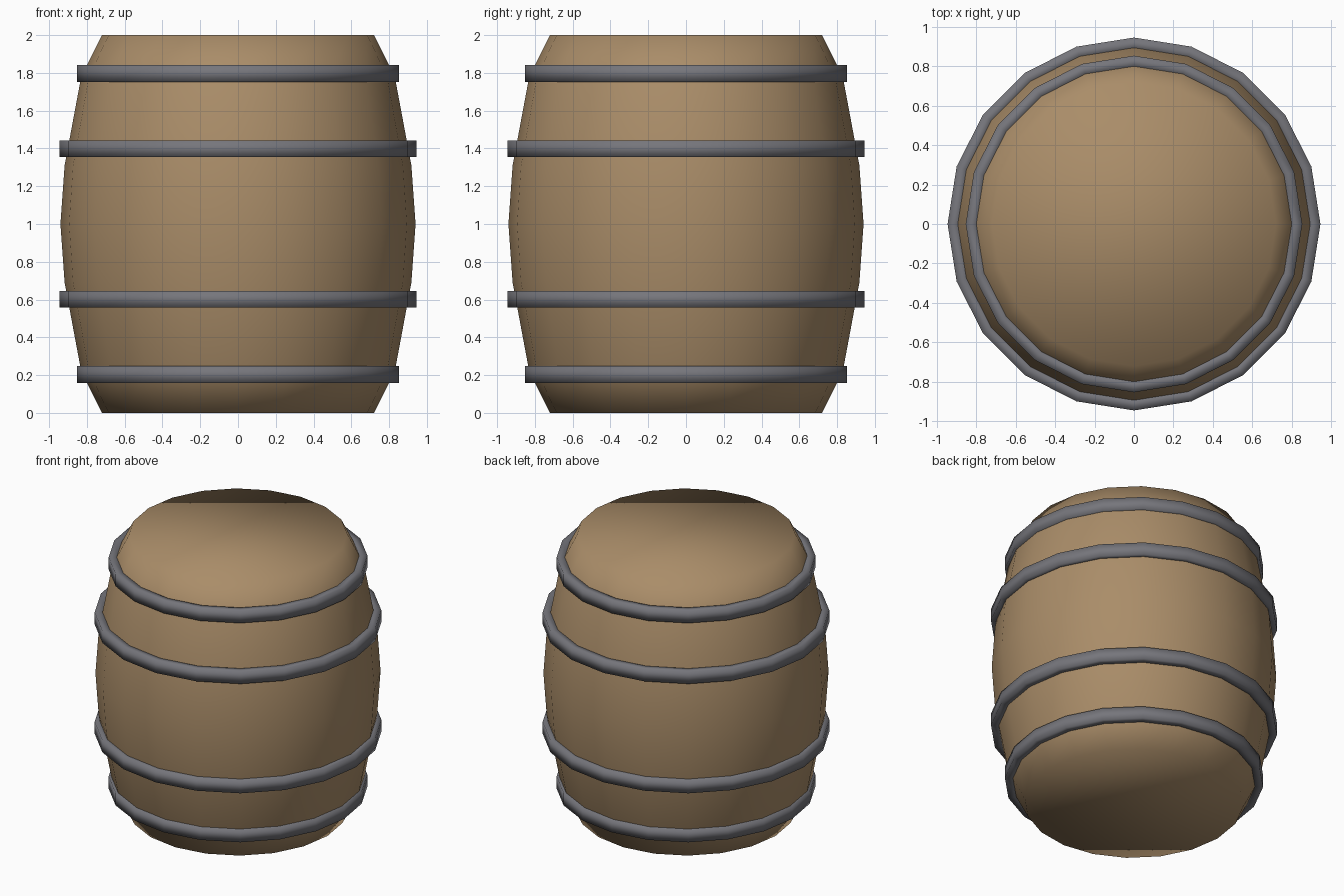
import bpy, bmesh, math

if "Cube" in bpy.data.objects:
    bpy.data.objects.remove(bpy.data.objects["Cube"])

SIDES = 20


def material(name, color):
    m = bpy.data.materials.new(name)
    m.diffuse_color = (*color, 1)
    m.use_nodes = True
    m.node_tree.nodes["Principled BSDF"].inputs["Base Color"].default_value = m.diffuse_color
    return m


wood = material("oak_wood", (0.40, 0.265, 0.14))
iron = material("grey_iron", (0.18, 0.18, 0.20))


def lathe(name, profile, mat, closed=False):
    """Spin (radius, z) points round z; closed joins last to first, else caps the ends."""
    bm = bmesh.new()
    rings = []
    for r, z in profile:
        angles = [2 * math.pi * i / SIDES for i in range(SIDES)]
        rings.append([bm.verts.new((r * math.cos(a), r * math.sin(a), z)) for a in angles])
    pairs = list(zip(rings, rings[1:]))
    if closed:
        pairs.append((rings[-1], rings[0]))
    else:
        bm.faces.new(rings[0][::-1])
        bm.faces.new(rings[-1])
    for low, high in pairs:
        for i in range(SIDES):
            j = (i + 1) % SIDES
            bm.faces.new((low[i], low[j], high[j], high[i]))
    for f in bm.faces:
        f.smooth = True
    bmesh.ops.recalc_face_normals(bm, faces=bm.faces)
    mesh = bpy.data.meshes.new(name)
    bm.to_mesh(mesh)
    bm.free()
    mesh.materials.append(mat)
    obj = bpy.data.objects.new(name, mesh)
    bpy.context.collection.objects.link(obj)


# Barrel body: half profile mirrored about mid height
half = [(0.72, 0), (0.83, 0.22), (0.918, 0.69)]
body = half + [(0.94, 1)] + [(r, 2 - z) for r, z in reversed(half)]
lathe("barrel_body", body, wood)

# Iron hoops: outer radius, inner radius, centre height
for name, outer, inner, z in [("bottom_hoop", 0.853, 0.79, 0.203),
                              ("lower_hoop", 0.945, 0.88, 0.602),
                              ("upper_hoop", 0.945, 0.88, 1.398),
                              ("top_hoop", 0.853, 0.79, 1.797)]:
    h = 0.044
    lathe(name, [(inner, z - h), (outer, z - h), (outer, z + h), (inner, z + h)], iron, closed=True)
